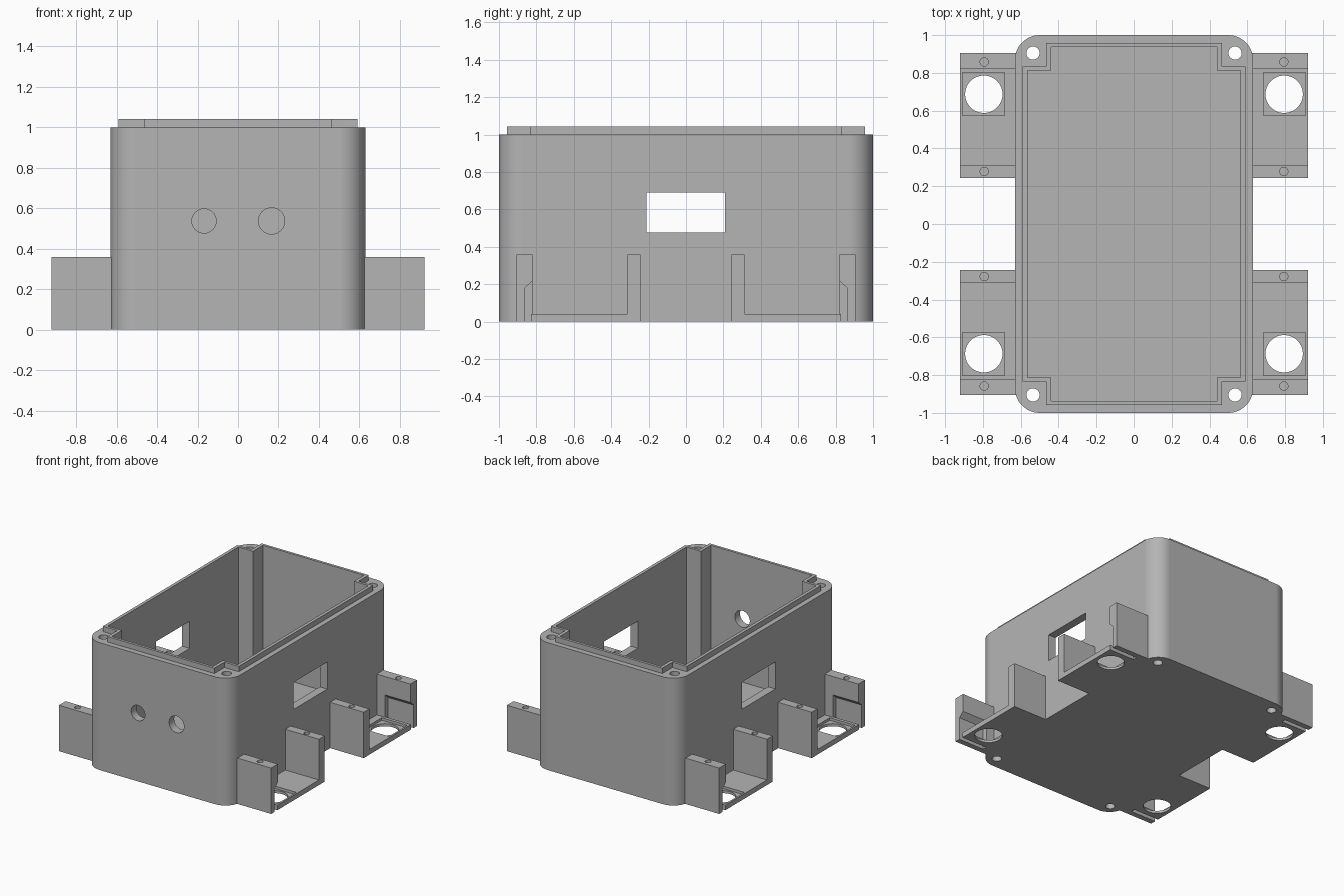
import bpy
import bmesh
from math import cos, sin, pi, radians

if "Cube" in bpy.data.objects:
    bpy.data.objects.remove(bpy.data.objects["Cube"], do_unlink=True)

grey = bpy.data.materials.new("plain grey")
grey.use_nodes = True
colour = (0.46, 0.46, 0.46, 1)
grey.diffuse_color = colour
grey.node_tree.nodes["Principled BSDF"].inputs["Base Color"].default_value = colour


def prism(name, outline, axis, lo, hi):
    """Extrude a flat outline along an axis from lo to hi."""
    place = {"X": lambda a, b, h: (h, a, b),
             "Y": lambda a, b, h: (a, h, b),
             "Z": lambda a, b, h: (a, b, h)}[axis]
    bm = bmesh.new()
    low = [bm.verts.new(place(a, b, lo)) for a, b in outline]
    high = [bm.verts.new(place(a, b, hi)) for a, b in outline]
    bm.faces.new(low)
    bm.faces.new(high)
    n = len(outline)
    for i in range(n):
        j = (i + 1) % n
        bm.faces.new((low[i], low[j], high[j], high[i]))
    bmesh.ops.recalc_face_normals(bm, faces=bm.faces)
    mesh = bpy.data.meshes.new(name)
    bm.to_mesh(mesh)
    bm.free()
    mesh.materials.append(grey)
    obj = bpy.data.objects.new(name, mesh)
    bpy.context.scene.collection.objects.link(obj)
    return obj


def rect(a0, a1, b0, b1):
    return [(a0, b0), (a1, b0), (a1, b1), (a0, b1)]


def circle(a, b, r, n=40):
    return [(a + r * cos(2 * pi * i / n), b + r * sin(2 * pi * i / n)) for i in range(n)]


def rounded(w, d, r, steps=12):
    pts = []
    for k, (sx, sy) in enumerate([(1, 1), (-1, 1), (-1, -1), (1, -1)]):
        for i in range(steps + 1):
            t = (k + i / steps) * pi / 2
            pts.append((sx * (w - r) + r * cos(t), sy * (d - r) + r * sin(t)))
    return pts


def notched(w, d, nw, nd):
    """Rectangle with a square step taken out of each corner."""
    corner = [(w, nd), (nw, nd), (nw, d)]
    pts = []
    for sx, sy in [(1, 1), (-1, 1), (-1, -1), (1, -1)]:
        run = corner if sx * sy > 0 else corner[::-1]
        pts += [(sx * a, sy * b) for a, b in run]
    return pts


def select(obj):
    bpy.ops.object.select_all(action="DESELECT")
    obj.select_set(True)
    bpy.context.view_layer.objects.active = obj


def combine(obj, tool, operation="DIFFERENCE"):
    select(obj)
    mod = obj.modifiers.new("combine", "BOOLEAN")
    mod.operation = operation
    mod.solver = "EXACT"
    mod.object = tool
    bpy.ops.object.modifier_apply(modifier=mod.name)
    bpy.data.objects.remove(tool, do_unlink=True)


def finish(obj):
    select(obj)
    bpy.ops.object.shade_smooth_by_angle(angle=radians(30))
    mod = obj.modifiers.new("even normals", "WEIGHTED_NORMAL")
    mod.keep_sharp = True


# Enclosure: rounded block with a raised sealing lip, hollowed out
body = prism("enclosure", rounded(0.63, 1.0, 0.13), "Z", 0, 1.0)
lip = prism("lip", notched(0.59, 0.957, 0.465, 0.833), "Z", 0.9, 1.042)
combine(body, lip, "UNION")
combine(body, prism("cavity", notched(0.565, 0.936, 0.439, 0.812), "Z", 0.04, 1.2))

# Side windows and front cable holes
combine(body, prism("window", rect(-0.21, 0.208, 0.477, 0.69), "X", -0.8, 0.8))
for x, r in [(-0.168, 0.06), (0.166, 0.065)]:
    combine(body, prism("cable_hole", circle(x, 0.537, r), "Y", -1.1, -0.8))

# Corner screw holes, right through
for sx in (-1, 1):
    for sy in (-1, 1):
        hole = prism("screw_hole", circle(sx * 0.535, sy * 0.905, 0.035, 32), "Z", -0.1, 1.2)
        combine(body, hole)
finish(body)

# Mounting feet: one U-shaped bracket, mirrored to all four corners
bracket = [(0.243, 0), (0.905, 0), (0.905, 0.36), (0.822, 0.36),
           (0.822, 0.04), (0.312, 0.04), (0.312, 0.36), (0.243, 0.36)]
feet = prism("mounting_feet", bracket, "X", 0.62, 0.922)

# Undercut slot in the outer wall, shallow square seat and round opening
slot = [(0.829, -0.1), (0.862, -0.1), (0.862, 0.18), (0.815, 0.222), (0.815, 0.04), (0.829, 0.04)]
combine(feet, prism("slot", slot, "X", 0.7, 1.0))
combine(feet, prism("seat", rect(0.686, 0.908, 0.575, 0.803), "Z", 0.02, 0.1))
combine(feet, prism("opening", circle(0.795, 0.687, 0.099, 48), "Z", -0.1, 0.1))

# Blind screw holes in the wall tops
for y in (0.278, 0.858):
    combine(feet, prism("pilot_hole", circle(0.793, y, 0.022, 24), "Z", 0.24, 0.5))

mirror = feet.modifiers.new("four corners", "MIRROR")
mirror.use_axis[0] = True
mirror.use_axis[1] = True
mirror.use_mirror_merge = False
finish(feet)
